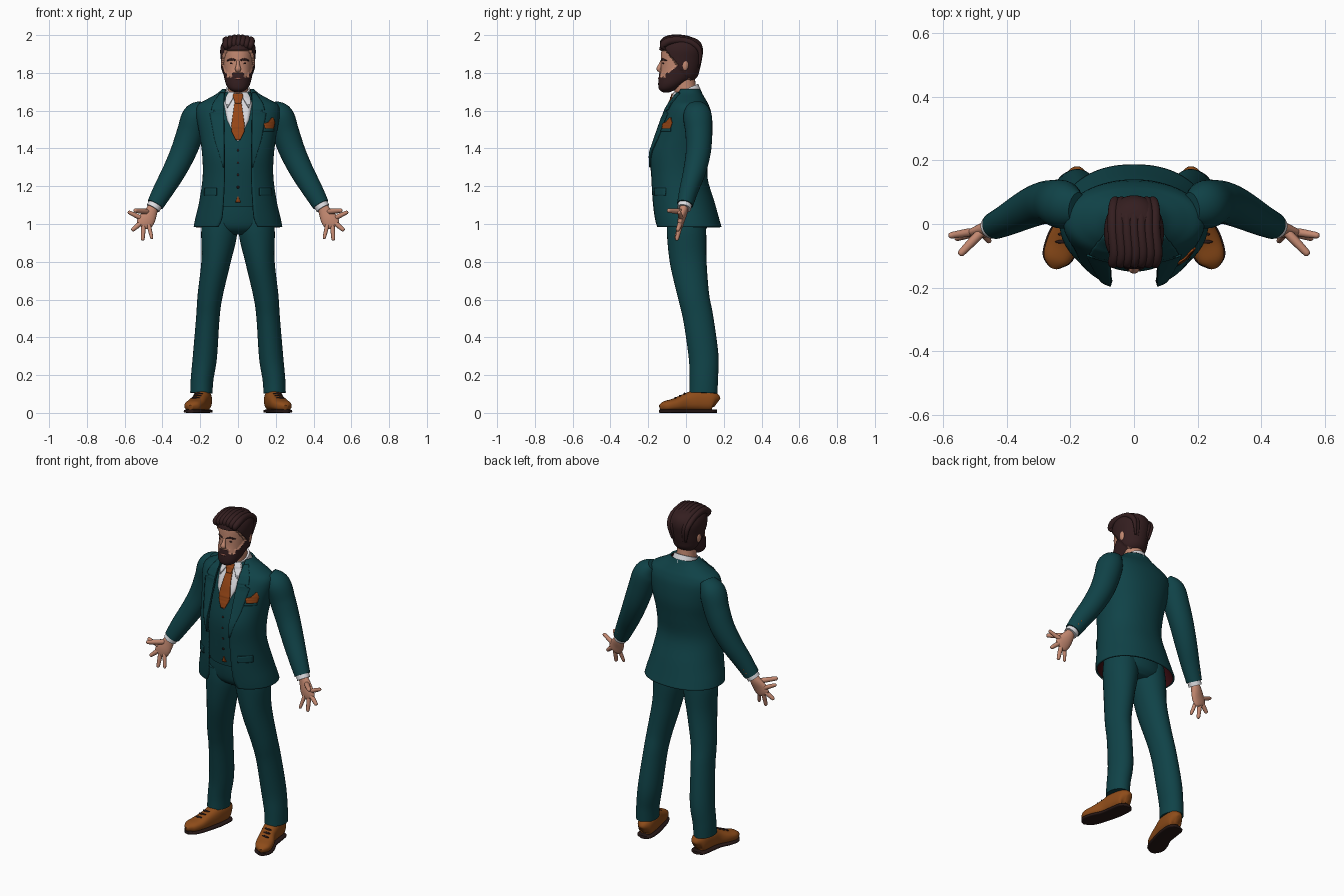
import bpy, bmesh, math
from mathutils import Vector, Matrix

if "Cube" in bpy.data.objects:
    bpy.data.objects.remove(bpy.data.objects["Cube"])


def material(name, *rgb):
    m = bpy.data.materials.new(name)
    m.use_nodes = True
    m.diffuse_color = (*rgb, 1)
    m.node_tree.nodes["Principled BSDF"].inputs["Base Color"].default_value = (*rgb, 1)
    return m


TEAL = material("teal wool", .005, .055, .064)
WHITE = material("white cotton", .72, .72, .75)
SKIN = material("skin", .55, .25, .165)
HAIR = material("dark brown hair", .034, .013, .014)
RUST = material("rust silk", .3, .06, .008)
LEATHER = material("tan leather", .27, .072, .01)
LINING = material("maroon lining", .045, .004, .006)
SOLE = material("dark sole", .02, .009, .008)
LIPS = material("lips", .38, .13, .1)


def finish(name, bm, mats, mirror=False, thick=0):
    """Turn a bmesh into a smooth shaded object, optionally mirrored and thickened."""
    me = bpy.data.meshes.new(name)
    bm.to_mesh(me)
    bm.free()
    ob = bpy.data.objects.new(name, me)
    bpy.context.collection.objects.link(ob)
    for m in mats:
        me.materials.append(m)
    bpy.ops.object.select_all(action="DESELECT")
    ob.select_set(True)
    bpy.context.view_layer.objects.active = ob
    bpy.ops.object.shade_smooth_by_angle(angle=math.radians(50))
    if thick:
        mod = ob.modifiers.new("thickness", "SOLIDIFY")
        mod.thickness, mod.offset = thick, -1
        mod.material_offset = len(mats) - 1
    if mirror:
        ob.modifiers.new("mirror", "MIRROR").use_mirror_merge = False
    return ob


def smooth(rows, n):
    """Catmull-Rom interpolation of rows of numbers."""
    rows = [Vector(r) for r in rows]
    pad = [rows[0]] + rows + [rows[-1]]
    out = []
    for a, b, c, d in zip(pad, pad[1:], pad[2:], pad[3:]):
        for k in range(n):
            t = k / n
            out.append(b + ((c - a) * t + (2 * a - 5 * b + 4 * c - d) * t ** 2
                            + (3 * b - a - 3 * c + d) * t ** 3) / 2)
    return out + [rows[-1]]


def spow(v, p):
    return math.copysign(abs(v) ** p, v)


def loft_mesh(rows, n=4, segs=24, power=1, up=(0, 1, 0), flat=False):
    """Skin rings given as x, y, z, side radius, depth radius and front opening."""
    rows = smooth([tuple(r) + (0,) * (6 - len(r)) for r in rows], n)
    is_open = max(r[5] for r in rows) > 0
    bm = bmesh.new()
    rings = []
    for i, r in enumerate(rows):
        t = Vector(rows[min(i + 1, len(rows) - 1)][:3]) - Vector(rows[max(i - 1, 0)][:3])
        t = Vector((0, 0, 1)) if flat else t.normalized()
        u = Vector(up)
        u = (u - t * u.dot(t)).normalized()
        v = u.cross(t)
        a0 = math.asin(min(1, (r[5] / r[3]) ** (1 / power))) if is_open else 0
        ring = []
        for k in range(segs + 1 if is_open else segs):
            a = a0 + (2 * math.pi - 2 * a0) * k / segs
            ring.append(bm.verts.new(Vector(r[:3]) + v * r[3] * spow(math.sin(a), power)
                                     - u * r[4] * spow(math.cos(a), power)))
        rings.append(ring)
    for lo, hi in zip(rings, rings[1:]):
        for k in range(segs):
            j = (k + 1) % len(lo)
            bm.faces.new((lo[k], lo[j], hi[j], hi[k]))
    if not is_open:
        bm.faces.new(rings[0][::-1])
        bm.faces.new(rings[-1])
    return bm


def loft(name, rows, mat, mirror=False, **kw):
    return finish(name, loft_mesh(rows, **kw), [mat], mirror)


def strip(name, spans, body, power, lift, mat, mirror=False, cols=8):
    """Thin cloth patch of (z, x0, x1) spans laid on the front of a lofted body."""
    dense = smooth([r[:5] for r in body], 8)
    bm = bmesh.new()
    lines = []
    steps = [Vector(a).lerp(Vector(b), k / 5) for a, b in zip(spans, spans[1:]) for k in range(5)]
    for z, x0, x1 in steps + [Vector(spans[-1])]:
        r = min(dense, key=lambda q: abs(q[2] - z))
        line = []
        for k in range(cols + 1):
            x = x0 + (x1 - x0) * k / cols
            s = min(1, abs(x) / r[3]) ** (1 / power)
            y = r[1] - r[4] * math.sqrt(1 - s * s) ** power - lift
            line.append(bm.verts.new((x, y, z)))
        lines.append(line)
    for hi, lo in zip(lines, lines[1:]):
        for k in range(cols):
            bm.faces.new((hi[k], lo[k], lo[k + 1], hi[k + 1]))
    return finish(name, bm, [mat], mirror, thick=.006)


def blob(name, pos, size, mat, mirror=False):
    bm = bmesh.new()
    bmesh.ops.create_uvsphere(bm, u_segments=16, v_segments=10, radius=1,
                              matrix=Matrix.Translation(pos) @ Matrix.Diagonal((*size, 1)))
    return finish(name, bm, [mat], mirror)


# Trousers
loft("trouser_seat", [(0, .01, .945, .1, .07), (0, .005, .98, .175, .105), (0, 0, 1.05, .175, .115),
                      (0, -.01, 1.15, .155, .11)], TEAL, flat=True)
loft("trouser_legs", [(.1, .0, 1.04, .085, .1), (.1, .003, .95, .095, .104), (.117, .012, .8, .077, .097),
                      (.148, .04, .62, .066, .083), (.16, .065, .5, .062, .08), (.175, .093, .3, .064, .079),
                      (.19, .094, .18, .06, .075), (.194, .092, .105, .059, .075)], TEAL, True, segs=32, n=6)

# Waistcoat with shirt front and tie
VEST = [(0, -.01, 1.09, .165, .118), (0, -.02, 1.2, .16, .12), (0, -.02, 1.35, .165, .13),
        (0, 0, 1.48, .17, .13), (0, .01, 1.58, .165, .115), (0, .015, 1.64, .13, .09), (0, .01, 1.7, .07, .062)]
loft("waistcoat", VEST, TEAL, segs=40, flat=True)
strip("shirt_front", [(1.7, -.05, .05), (1.64, -.075, .075), (1.55, -.058, .058), (1.44, -.004, .004)],
      VEST, 1, .004, WHITE)
strip("tie_blade", [(1.66, -.016, .016), (1.52, -.036, .036), (1.49, -.034, .034), (1.445, -.012, .012)],
      VEST, 1, .012, RUST)
strip("tie_knot", [(1.69, -.025, .025), (1.675, -.027, .027), (1.64, -.015, .015)], VEST, 1, .02, RUST)
strip("shirt_tail", [(1.145, -.002, .002), (1.115, -.014, .014)], VEST, 1, .006, RUST)
for i in range(4):
    blob(f"waistcoat_button_{i + 1}", (0, -.147 + .003 * abs(i - 1), 1.39 - .065 * i), (.007, .005, .007), SOLE)

# Jacket: an open shell with a lining
JACKET = [(0, .01, .985, .235, .178, .105), (0, .0, 1.03, .226, .175, .086), (0, -.018, 1.12, .205, .168, .078),
          (0, -.04, 1.25, .187, .153, .072), (0, -.037, 1.37, .19, .162, .072), (0, -.012, 1.48, .205, .152, .074),
          (0, .005, 1.58, .222, .13, .075), (0, .01, 1.63, .212, .11, .075), (0, .012, 1.66, .165, .092, .075),
          (0, .012, 1.69, .112, .075, .073), (0, .012, 1.715, .084, .064, .07)]
finish("jacket", loft_mesh(JACKET, segs=64, power=.92, flat=True), [TEAL, LINING], thick=.01)
strip("lapels", [(1.695, .074, .095), (1.64, .075, .132), (1.605, .075, .142), (1.6, .075, .118),
                 (1.585, .075, .15), (1.45, .074, .125), (1.3, .073, .079)], JACKET, .92, .007, TEAL, True)
strip("pocket_flaps", [(1.19, .115, .178), (1.15, .115, .18)], JACKET, .92, .006, TEAL, True)
strip("breast_pocket", [(1.51, .135, .19), (1.49, .135, .19)], JACKET, .92, .006, TEAL)
strip("pocket_square", [(1.565, .182, .188), (1.54, .163, .196), (1.532, .138, .196), (1.505, .145, .19)],
      JACKET, .92, .009, RUST)

# Sleeves and cuffs
loft("sleeves", [(.18, .05, 1.625, .035, .05), (.222, .06, 1.575, .07, .075), (.253, .068, 1.48, .072, .071),
                 (.29, .065, 1.38, .068, .066), (.338, .045, 1.28, .062, .06), (.395, .015, 1.18, .054, .05),
                 (.438, -.005, 1.103, .045, .043)], TEAL, True, segs=28, n=6)
loft("shirt_cuffs", [(.425, 0, 1.125, .038, .037), (.45, -.01, 1.083, .038, .037)], WHITE, True)
for i in range(2):
    blob(f"sleeve_buttons_{i + 1}", (.435 - .013 * i, .04 + .008 * i, 1.125 + .022 * i), (.006, .006, .006), RUST, True)

# Hands: palm then five fingers as start, end and thickness
loft("palms", [(.445, -.01, 1.095, .025, .023), (.46, -.014, 1.065, .034, .023), (.482, -.025, 1.025, .044, .019),
               (.502, -.03, .995, .04, .014), (.508, -.032, .985, .025, .008)], SKIN, True, segs=20)
FINGERS = {"thumbs": ((.48, -.025, 1.065), (.55, -.098, 1.072), .014),
           "index_fingers": ((.51, -.025, 1.03), (.583, -.037, 1.065), .012),
           "middle_fingers": ((.515, -.03, 1.005), (.562, -.045, .965), .0125),
           "ring_fingers": ((.5, -.03, .995), (.505, -.05, .912), .012),
           "little_fingers": ((.475, -.03, 1.005), (.455, -.055, .92), .0105)}
for name, (a, b, r) in FINGERS.items():
    a, b = Vector(a), Vector(b)
    loft(name, [(*a.lerp(b, t), r * s, r * s) for t, s in
                ((-.15, .9), (.2, 1.05), (.6, .95), (.9, .8), (.98, .5), (1, .12))], SKIN, True, segs=12)

# Shoes and soles
SHOE = [(.18, .163, .05, .012, .025), (.181, .14, .062, .042, .052), (.19, .06, .066, .047, .056),
        (.203, .0, .056, .045, .046), (.225, -.06, .043, .05, .033), (.244, -.11, .036, .042, .026),
        (.252, -.138, .029, .012, .012)]
loft("shoes", SHOE, LEATHER, True, up=(0, 0, 1), power=.8, segs=28, n=6)
loft("soles", [(x, y, .009, rx + .004, .009) for x, y, z, rx, rz in SHOE], SOLE, True, up=(0, 0, 1), power=.5, n=6)
for i in range(3):
    blob(f"laces_{i + 1}", (.208 + .008 * i, -.008 - .024 * i, .101 - .011 * i), (.024, .006, .006), SOLE, True)

# Neck and collar
loft("neck", [(0, .012, 1.63, .06, .06), (0, -.005, 1.72, .054, .058), (0, -.015, 1.8, .055, .06)], SKIN)
loft("collar", [(0, .02, 1.668, .075, .07), (0, .0, 1.715, .064, .07)], WHITE, segs=32)
strip("collar_wings", [(1.7, .02, .05), (1.67, .025, .066), (1.635, .045, .066), (1.62, .055, .058)],
      VEST, 1, .016, WHITE, True)

# Head, with raised hair and beard areas
HEAD = [(0, -.105, 1.702, .012, .016), (0, -.098, 1.715, .04, .04), (0, -.078, 1.74, .058, .064),
        (0, -.047, 1.78, .069, .092), (0, -.036, 1.82, .075, .097), (0, -.03, 1.87, .079, .102),
        (0, -.026, 1.92, .082, .104), (0, -.026, 1.955, .072, .093), (0, -.026, 1.975, .048, .062),
        (0, -.026, 1.982, .006, .008)]
bm = loft_mesh(HEAD, n=10, segs=80, power=.95, flat=True)
bm.normal_update()
lift = {}
for f in bm.faces:
    x, y, z = f.calc_center_median()
    hair = z > 1.922 - 1.3 * max(0, y + .1) and z > 1.76
    beard = y < .01 and z < 1.798 + .9 * max(0, y + .09) - (.022 if .03 < abs(x) < .055 else 0)
    f.material_index = int(hair or beard)
    for v in f.verts:
        lift[v] = max(lift.get(v, 0), .012 if hair else .005 if beard else 0)
moves = [(v, v.normal * d) for v, d in lift.items()]
for v, d in moves:
    v.co += d
finish("head", bm, [SKIN, HAIR])

# Swept hair locks over the crown
for i in range(7):
    x = -.066 + .022 * i
    drop = 2.6 * x * x
    loft(f"hair_lock_{i + 1}", [(x * .9, -.112, 1.925, .006, .01), (x, -.122, 1.957 - drop, .018, .016),
                                (x + .006, -.09, 1.98 - drop, .02, .018), (x, -.02, 1.984 - drop, .018, .017),
                                (x, .04, 1.965 - drop, .016, .016), (x * .9, .075, 1.91, .012, .014),
                                (x * .7, .068, 1.83, .004, .006)], HAIR, up=(1, 0, 0), segs=14)

# Face details
loft("nose", [(0, -.124, 1.872, .007, .007), (0, -.136, 1.84, .01, .011), (0, -.144, 1.82, .016, .012),
              (0, -.132, 1.806, .01, .007)], SKIN, segs=16)
loft("eyebrows", [(.012, -.13, 1.866, .004, .004), (.035, -.123, 1.872, .006, .005), (.058, -.102, 1.864, .003, .003)],
     HAIR, True, segs=10)
blob("eyes", (.031, -.12, 1.85), (.013, .006, .005), HAIR, True)
blob("ears", (.081, -.005, 1.842), (.01, .018, .03), SKIN, True)
blob("mouth", (0, -.141, 1.77), (.02, .007, .006), LIPS)
